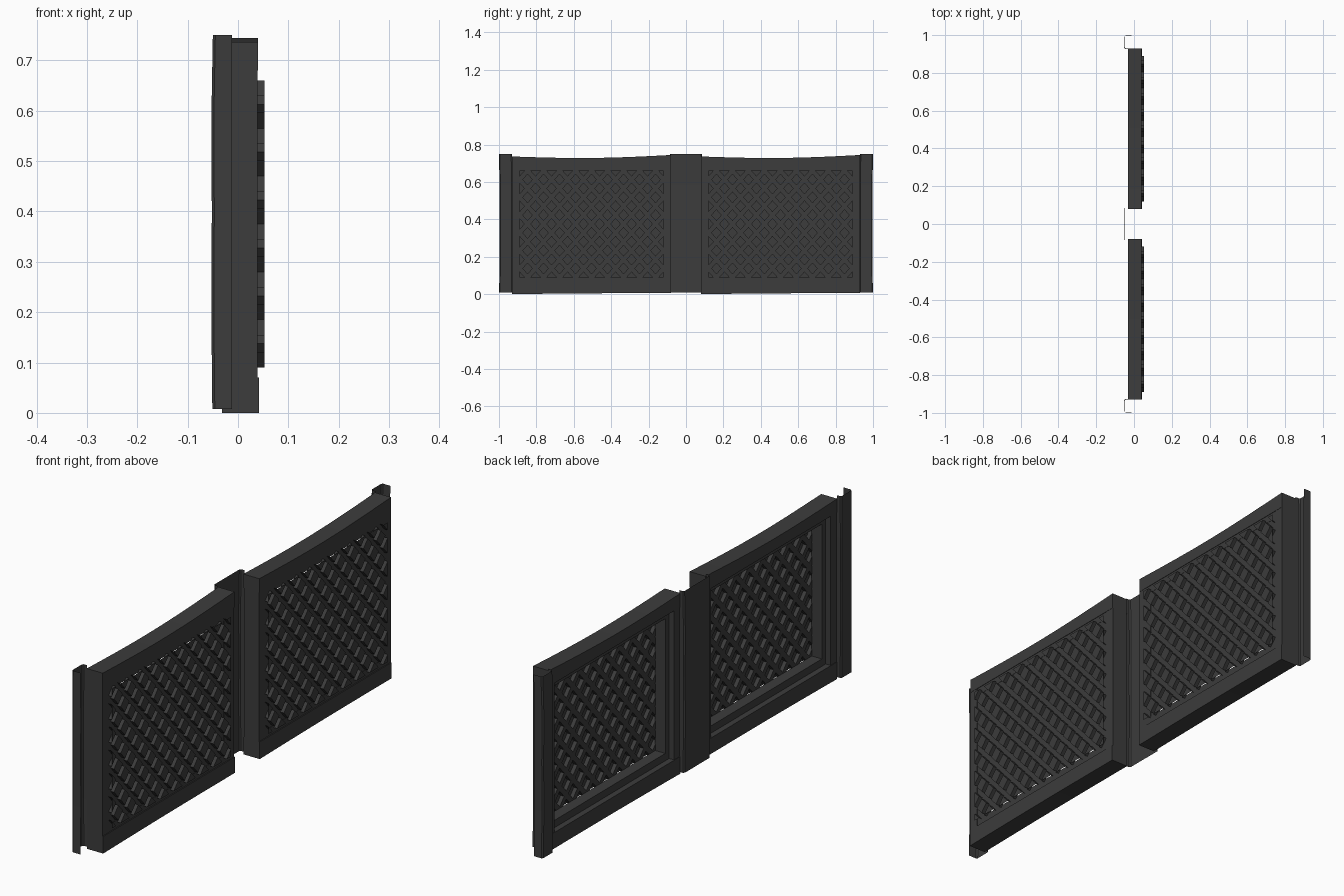
import bpy, bmesh, math
from mathutils import Vector

if "Cube" in bpy.data.objects:
    bpy.data.objects.remove(bpy.data.objects["Cube"])

mat = bpy.data.materials.new("dark_paint")
mat.diffuse_color = (0.045, 0.045, 0.045, 1)
mat.use_nodes = True
mat.node_tree.nodes["Principled BSDF"].inputs["Base Color"].default_value = mat.diffuse_color


def finish(name, bm, normals=True):
    if normals:
        bmesh.ops.recalc_face_normals(bm, faces=bm.faces)
    me = bpy.data.meshes.new(name)
    bm.to_mesh(me)
    bm.free()
    me.materials.append(mat)
    ob = bpy.data.objects.new(name, me)
    bpy.context.collection.objects.link(ob)
    return ob


def loft(name, sections, closed=True):
    """Skin a list of equal-length sections; closed ones are also capped."""
    bm = bmesh.new()
    rings = [[bm.verts.new(p) for p in s] for s in sections]
    n = len(rings[0])
    for a, b in zip(rings, rings[1:]):
        for i in range(n if closed else n - 1):
            j = (i + 1) % n
            bm.faces.new((a[i], a[j], b[j], b[i]))
    if closed:
        bm.faces.new(rings[0])
        bm.faces.new(rings[-1])
    return finish(name, bm)


def rail(name, x0, x1, y0, y1, low, high, steps=8):
    """Rail along y whose lower and upper edges follow functions of t."""
    secs = []
    for k in range(steps + 1):
        t = k / steps
        y = y0 + (y1 - y0) * t
        secs.append([(x0, y, low(t)), (x1, y, low(t)),
                     (x1, y, high(t)), (x0, y, high(t))])
    return loft(name, secs)


def flat(v):
    return lambda t: v


def lattice(name, y0, y1, z0, z1, xf, xb, cols, rows, fill):
    """Sheet with diamond pockets pushed back, trimmed to a rectangle."""
    bm = bmesh.new()
    a, b = (y1 - y0) / cols, (z1 - z0) / rows
    dirs = [(0.5, 0), (0, 0.5), (-0.5, 0), (0, -0.5)]
    for i in range(2 * cols + 1):
        for j in range(2 * rows + 1):
            if (i + j) % 2:
                continue
            cy, cz = y0 + i * a / 2, z0 + j * b / 2
            ring = lambda x, s: [bm.verts.new((x, cy + u * a * s, cz + v * b * s))
                                 for u, v in dirs]
            o, m, d = ring(xf, 1), ring(xf, fill), ring(xb, fill)
            for k in range(4):
                l = (k + 1) % 4
                bm.faces.new((o[k], o[l], m[l], m[k]))
                bm.faces.new((m[k], m[l], d[l], d[k]))
            bm.faces.new(d)
    bmesh.ops.remove_doubles(bm, verts=bm.verts, dist=1e-5)
    for co, no in (((0, y0, 0), (0, -1, 0)), ((0, y1, 0), (0, 1, 0)),
                   ((0, 0, z0), (0, 0, -1)), ((0, 0, z1), (0, 0, 1))):
        bmesh.ops.bisect_plane(bm, geom=bm.verts[:] + bm.edges[:] + bm.faces[:],
                               plane_co=co, plane_no=no, clear_outer=True)
    return finish(name, bm)


# Slightly warped outlines of the top and bottom rails
top = lambda t: 0.736 + 0.008 * t - 0.012 * math.sin(math.pi * t)
bottom = lambda t: 0.003 + 0.005 * t + 0.002 * math.sin(math.pi * t)

# Two identical panels side by side
for side, y0 in (("left", -0.93), ("right", 0.08)):
    y1 = y0 + 0.85
    rail(side + "_top_rail", -0.032, 0.04, y0, y1, flat(0.68), top)
    rail(side + "_bottom_rail", -0.032, 0.042, y0, y1,
         (lambda t: bottom(t) - 0.003), flat(0.07))
    # outer stiles
    rail(side + "_stile_a", -0.03, 0.039, y0, y0 + 0.04, flat(0.07), flat(0.68), 1)
    rail(side + "_stile_b", -0.03, 0.039, y1 - 0.04, y1, flat(0.07), flat(0.68), 1)
    # recessed inner moulding: four bars around the opening
    f0, f1 = y0 + 0.04, y1 - 0.04
    rail(side + "_moulding_top", -0.008, 0.038, f0, f1, flat(0.65), flat(0.68), 1)
    rail(side + "_moulding_bottom", -0.008, 0.038, f0, f1, flat(0.07), flat(0.10), 1)
    rail(side + "_moulding_a", -0.008, 0.038, f0, f0 + 0.025, flat(0.10), flat(0.65), 1)
    rail(side + "_moulding_b", -0.008, 0.038, f1 - 0.025, f1, flat(0.10), flat(0.65), 1)
    lattice(side + "_lattice", f0, f1, 0.09, 0.66, 0.037, 0.053, 9, 6, 0.66)


def post(name, profile):
    """Thin open channel standing upright, with a little waviness."""
    secs = []
    for z, w in ((0.008, -0.001), (0.2, -0.003), (0.4, -0.002),
                 (0.58, -0.003), (0.75, 0.0)):
        secs.append([(x + (w + 0.001 if x < -0.045 else 0), y * (1 + w), z)
                     for x, y in profile])
    return loft(name, secs, closed=False)


# Channel posts, open at the back
post("middle_post", [(-0.03, -0.085), (-0.046, -0.085), (-0.051, -0.08),
                     (-0.051, 0.08), (-0.046, 0.085), (-0.03, 0.085)])
for side, s in (("left", -1), ("right", 1)):
    post(side + "_end_post", [(-0.03, s * 0.93), (-0.046, s * 0.93),
                              (-0.051, s * 0.935), (-0.051, s * 0.995),
                              (-0.046, s * 1.0), (-0.012, s * 1.0)])
